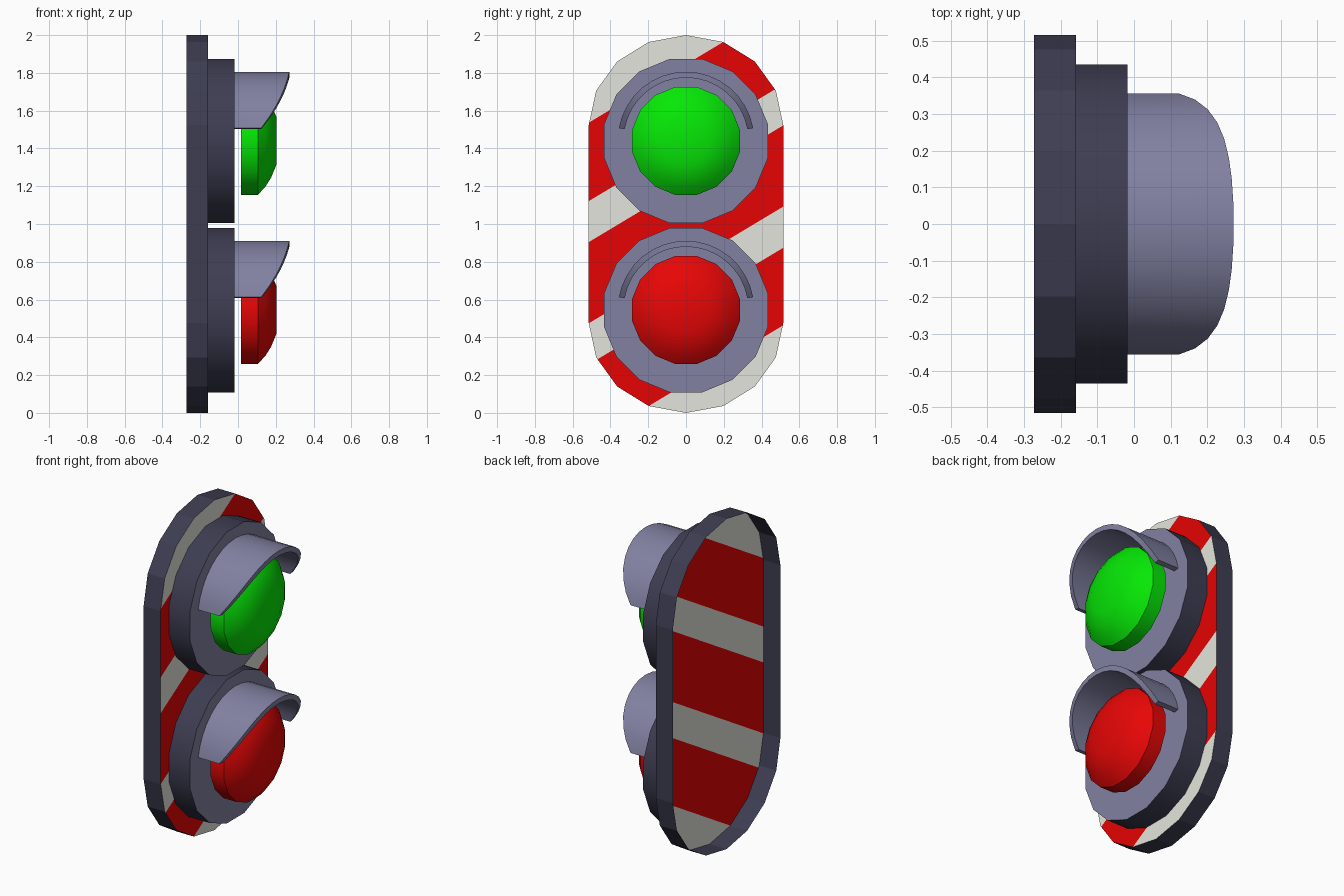
import bpy, bmesh, math
from mathutils import Vector

if "Cube" in bpy.data.objects:
    bpy.data.objects.remove(bpy.data.objects["Cube"])


def material(name, rgb):
    lin = [((c / 255 + 0.055) / 1.055) ** 2.4 if c > 10 else c / 255 / 12.92 for c in rgb]
    m = bpy.data.materials.new(name)
    m.diffuse_color = (*lin, 1)
    m.use_nodes = True
    m.node_tree.nodes["Principled BSDF"].inputs["Base Color"].default_value = m.diffuse_color
    return m


DARK = material("dark slate", (61, 61, 82))
LIGHT = material("light slate", (129, 129, 162))
RED = material("stripe red", (230, 4, 4))
WHITE = material("stripe off white", (228, 229, 220))
GREEN_LENS = material("lens green", (6, 234, 6))
RED_LENS = material("lens red", (234, 6, 6))


def finish(name, bm, mats, rule=None, smooth=True, open_back=True):
    """Turn a bmesh into an object, colouring faces by rule and keeping edges sharp."""
    bmesh.ops.recalc_face_normals(bm, faces=bm.faces)
    bm.normal_update()
    if open_back:  # parts are hollow shells, open to the rear
        bmesh.ops.delete(bm, geom=[f for f in bm.faces if f.normal.x < -0.9], context='FACES')
    for f in bm.faces:
        f.smooth = smooth
        f.material_index = rule(f) if rule else 0
    for e in bm.edges:
        e.smooth = len(e.link_faces) == 2 and e.calc_face_angle(0) < math.radians(32)
    me = bpy.data.meshes.new(name)
    bm.to_mesh(me)
    bm.free()
    for m in mats:
        me.materials.append(m)
    ob = bpy.data.objects.new(name, me)
    bpy.context.collection.objects.link(ob)
    return ob


def bridge(bm, a, b):
    n = len(a)
    for i in range(n):
        bm.faces.new((a[i], a[(i + 1) % n], b[(i + 1) % n], b[i]))


def lathe_x(name, profile, z, mats, rule=None, n=16):
    """Shell turned about the x axis; profile is (x, distance to flat side)."""
    bm = bmesh.new()
    rings = []
    for x, r in profile:
        r /= math.cos(math.pi / n)
        rings.append([bm.verts.new((x, r * math.cos(t), z + r * math.sin(t)))
                      for t in [(i + 0.5) * 2 * math.pi / n for i in range(n)]])
    for a, b in zip(rings, rings[1:]):
        bridge(bm, a, b)
    bm.faces.new(rings[0])
    bm.faces.new(rings[-1])
    return finish(name, bm, mats, rule)


# Back plate: rounded ends, cut by slanted planes into stripes
SLOPE = 0.6
CUTS = [0.155, 0.565, 0.783, 1.213, 1.43, 1.845]
outline = []
for start, zc in ((0, 1.524), (180, 0.476)):
    for i in range(9):
        t = math.radians(start + 22.5 * i)
        outline.append((0.515 * math.cos(t), zc + 0.476 * math.sin(t)))
bm = bmesh.new()
back, front = [[bm.verts.new((x, y, z)) for y, z in outline] for x in (-0.272, -0.158)]
bridge(bm, back, front)
bm.faces.new(back)
bm.faces.new(front)
for c in CUTS:
    bmesh.ops.bisect_plane(bm, geom=bm.verts[:] + bm.edges[:] + bm.faces[:],
                           plane_co=(0, 0, c), plane_no=Vector((0, -SLOPE, 1)).normalized())


def stripe(f):
    if abs(f.normal.x) < 0.9:
        return 0
    p = f.calc_center_median()
    return 1 if sum(p.z - SLOPE * p.y > c for c in CUTS) % 2 else 2


finish("back_plate", bm, [DARK, RED, WHITE], stripe, smooth=False)


def visor(name, zc, steps=16):
    """Curved hood whose front edge reaches furthest at the top."""
    bm = bmesh.new()
    rows = []
    for i in range(steps + 1):
        t = math.radians(10 + 160 * i / steps)
        s = math.sin(t)
        x1 = 0.122 + 0.236 * (s - 0.17) - 0.118 * (s - 0.17) * (s - 0.53)
        rows.append([bm.verts.new((x, r * math.cos(t), zc + r * s))
                     for x, r in ((-0.018, 0.361), (x1, 0.361), (x1, 0.330), (-0.018, 0.330))])
    for a, b in zip(rows, rows[1:]):
        bridge(bm, a, b)
    bm.faces.new(rows[0])
    bm.faces.new(rows[-1])
    finish(name, bm, [LIGHT])


# Two lamps: housing ring, domed lens and visor
DOME = [(0.015, 0.286), (0.105, 0.286), (0.145, 0.243), (0.175, 0.195), (0.204, 0.125)]
for label, z, lens in (("upper", 1.439, GREEN_LENS), ("lower", 0.544, RED_LENS)):
    lathe_x(label + "_housing", [(-0.158, 0.435), (-0.018, 0.435)], z, [DARK, LIGHT],
            lambda f: 1 if f.normal.x > 0.9 else 0)
    lathe_x(label + "_lens", DOME, z + 0.001, [lens])
    visor(label + "_visor", z + 0.006)
